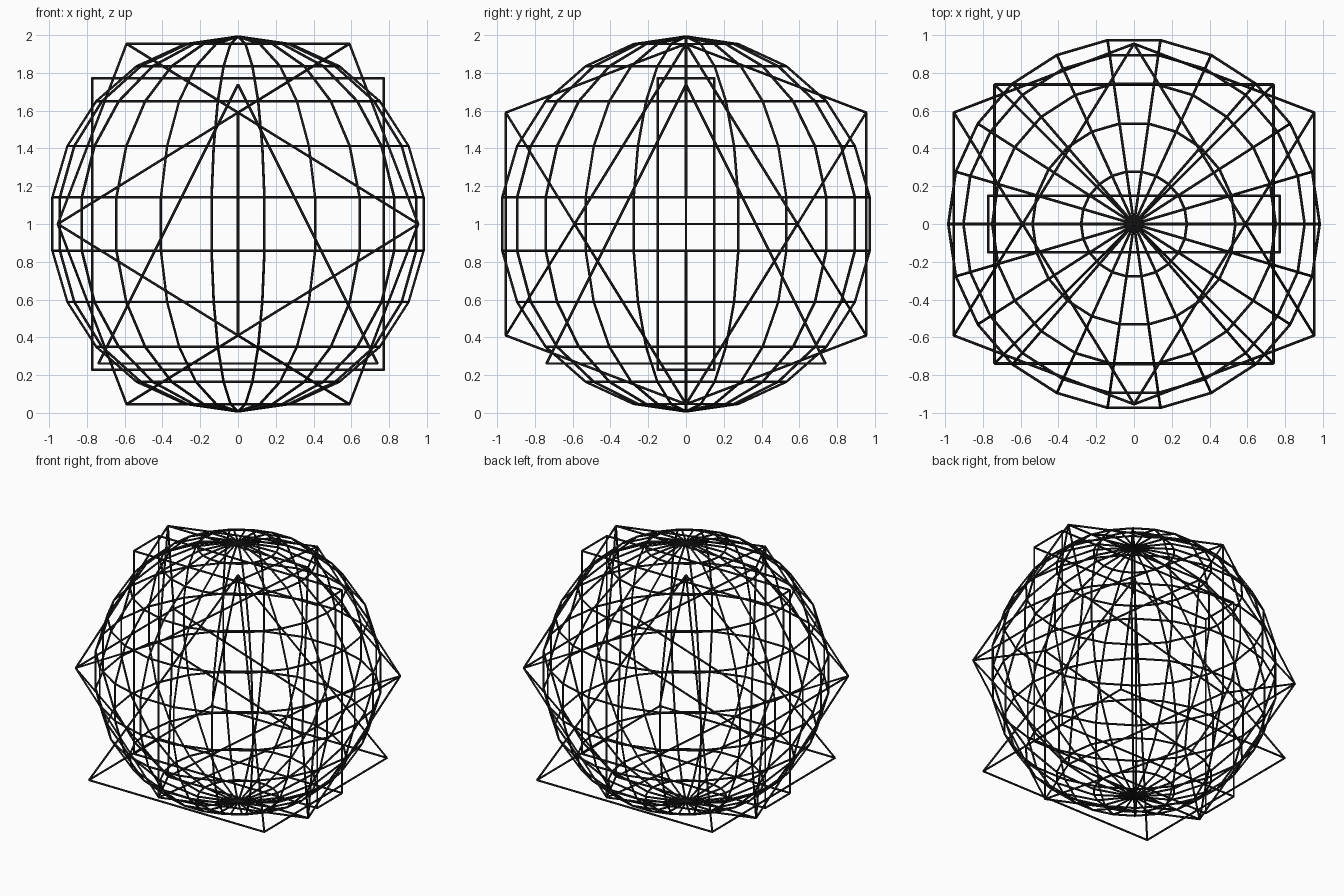
import bpy, bmesh, math
from mathutils import Matrix, Vector

if "Cube" in bpy.data.objects:
    bpy.data.objects.remove(bpy.data.objects["Cube"])

ROD = 0.007                  # rod radius
CENTRE = Vector((0, 0, 1))   # all cages share one centre

# dark rods
dark = bpy.data.materials.new("dark_rod")
dark.diffuse_color = (0.01, 0.01, 0.01, 1)
dark.use_nodes = True
dark.node_tree.nodes["Principled BSDF"].inputs["Base Color"].default_value = dark.diffuse_color


def cage(name, bm):
    """Turn every edge of a bmesh into a thin closed rod."""
    curve = bpy.data.curves.new(name, 'CURVE')
    curve.dimensions = '3D'
    curve.bevel_depth = ROD
    curve.bevel_resolution = 1
    curve.use_fill_caps = True
    for e in bm.edges:
        s = curve.splines.new('POLY')
        s.points.add(1)
        for p, v in zip(s.points, e.verts):
            p.co = (*(v.co + CENTRE), 1)
    bm.free()
    tmp = bpy.data.objects.new(name + "_path", curve)
    bpy.context.collection.objects.link(tmp)
    dg = bpy.context.evaluated_depsgraph_get()
    mesh = bpy.data.meshes.new_from_object(tmp.evaluated_get(dg))
    bpy.data.objects.remove(tmp)
    mesh.name = name
    mesh.materials.clear()
    mesh.materials.append(dark)
    obj = bpy.data.objects.new(name, mesh)
    bpy.context.collection.objects.link(obj)
    return obj


# globe cage: 22 meridians, 11 bands
bm = bmesh.new()
bmesh.ops.create_uvsphere(bm, u_segments=22, v_segments=11, radius=0.993)
# put a meridian on the x axis
v = max(bm.verts, key=lambda p: p.co.x)
bmesh.ops.rotate(bm, verts=bm.verts,
                 matrix=Matrix.Rotation(-math.atan2(v.co.y, v.co.x), 3, 'Z'))
cage("sphere_cage", bm)

# thin upright slab cage
bm = bmesh.new()
bmesh.ops.create_cube(bm, size=2)
bmesh.ops.scale(bm, vec=(0.772, 0.15, 0.772), verts=bm.verts)
cage("slab_cage", bm)

# square pyramid cage
bm = bmesh.new()
h = 0.738
apex = bm.verts.new((0, 0, h))
base = [bm.verts.new((x * h, y * h, -h))
        for x, y in ((-1, -1), (1, -1), (1, 1), (-1, 1))]
for i, b in enumerate(base):
    bm.edges.new((b, base[(i + 1) % 4]))
    bm.edges.new((b, apex))
cage("pyramid_cage", bm)

# icosahedron cage from three crossed golden rectangles
bm = bmesh.new()
a, b = 0.59, 0.954
verts = []
for s in (-1, 1):
    for t in (-1, 1):
        for co in ((s * a, 0, t * b), (s * b, t * a, 0), (0, s * b, t * a)):
            verts.append(bm.verts.new(co))
for i, p in enumerate(verts):
    for q in verts[i + 1:]:
        if (p.co - q.co).length < 2 * a * 1.1:
            bm.edges.new((p, q))
cage("icosahedron_cage", bm)
